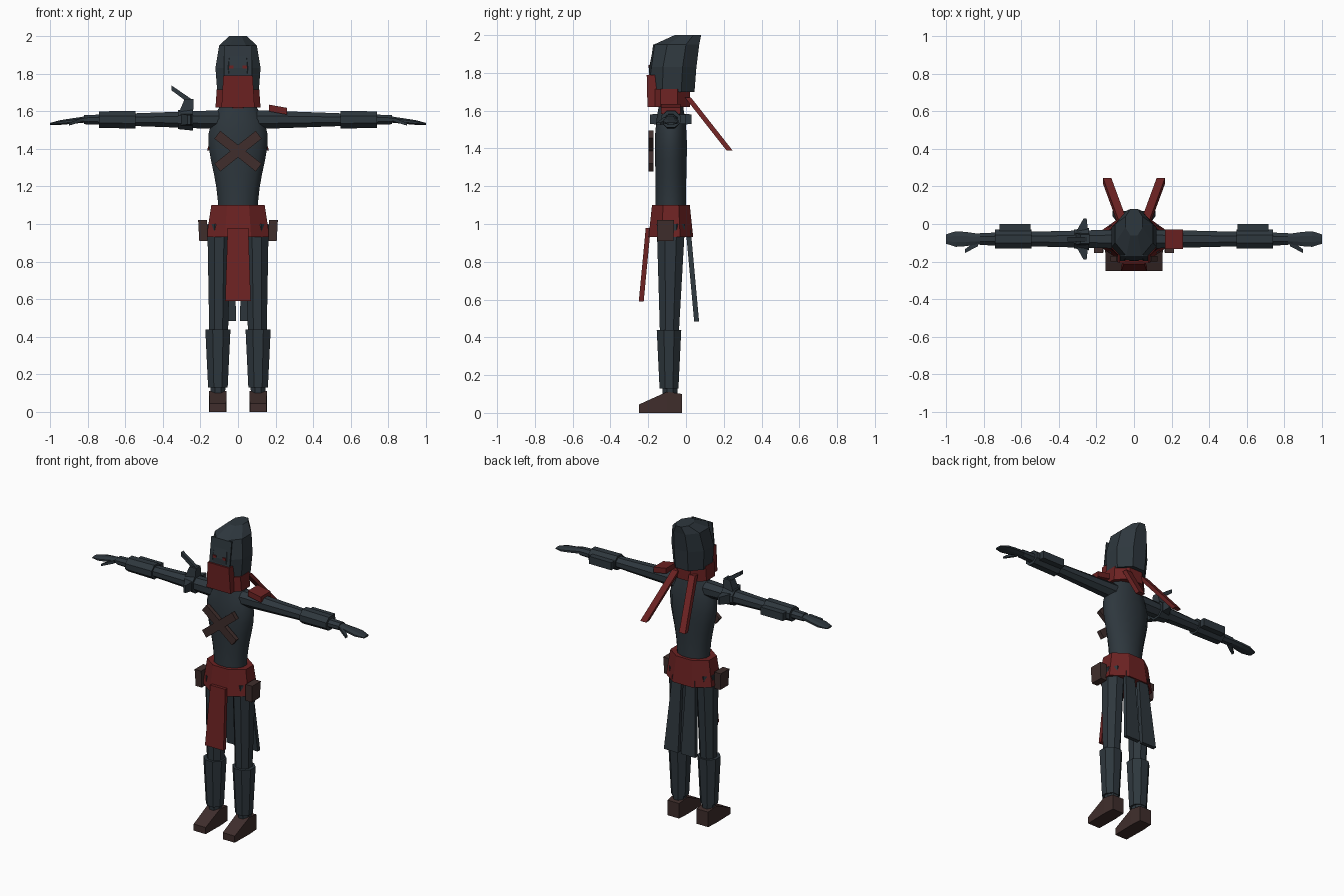
import bpy, bmesh
from math import pi, cos, sin
from mathutils import Vector

if "Cube" in bpy.data.objects:
    bpy.data.objects.remove(bpy.data.objects["Cube"])

X, Y, Z = Vector((1, 0, 0)), Vector((0, 1, 0)), Vector((0, 0, 1))
UPRIGHT, SIDEWAYS, FORWARD = (X, Y), (Y, Z), (X, Z)  # planes of the cross-sections
SPINE = -.08   # depth of the body's middle line
ARM = 1.555    # height of the outstretched arms


def material(name, *rgb):
    mat = bpy.data.materials.new(name)
    mat.use_nodes = True
    mat.diffuse_color = (*rgb, 1)
    shader = mat.node_tree.nodes["Principled BSDF"]
    shader.inputs["Base Color"].default_value = mat.diffuse_color
    return mat


SLATE = material("dark_slate_cloth", .027, .038, .047)
RED = material("deep_red_cloth", .15, .016, .016)
BROWN = material("dark_brown_leather", .05, .027, .025)


def loft(name, mat, stations, sides=8, plane=UPRIGHT, mirror=1):
    """Skin polygon sections given as (centre, half width, half depth)."""
    bm = bmesh.new()
    rings = []
    for centre, width, depth in stations:
        ring = []
        for i in range(sides):
            angle = 2 * pi * (i + .5) / sides
            across = plane[0] * width * cos(angle) / cos(pi / sides)
            along = plane[1] * depth * sin(angle) / cos(pi / sides)
            point = Vector(centre) + across + along
            point.x *= mirror
            ring.append(bm.verts.new(point))
        rings.append(ring)
    for low, high in zip(rings, rings[1:]):
        for i in range(sides):
            bm.faces.new((low[i - 1], low[i], high[i], high[i - 1]))
    bm.faces.new(rings[0])
    bm.faces.new(rings[-1])
    bmesh.ops.recalc_face_normals(bm, faces=bm.faces[:])
    mesh = bpy.data.meshes.new(name)
    bm.to_mesh(mesh)
    bm.free()
    mesh.materials.append(mat)
    part = bpy.data.objects.new(name, mesh)
    bpy.context.collection.objects.link(part)
    return part


def taper(name, mat, start, end, first, last, bulge=0, steps=1, **options):
    """Straight limb or sheet, swelling towards its far end by bulge."""
    start, end, first, last = map(Vector, (start, end, first, last))
    stations = []
    for i in range(steps + 1):
        t = i / steps
        swell = bulge * sin(pi * t * t)
        half = first.lerp(last, t)
        stations.append((start.lerp(end, t), half.x + swell, half.y + swell / 4))
    return loft(name, mat, stations, **options)


def pair(build, name, *args, **options):
    for side, mirror in (("left", 1), ("right", -1)):
        build(side + "_" + name, *args, mirror=mirror, **options)


# Hood with a shallow face panel
loft("hood", SLATE, [((0, -.075, 1.7), .11, .12), ((0, -.07, 1.83), .12, .125),
                     ((0, -.05, 1.95), .1, .12), ((0, .01, 2), .046, .07)])
taper("face_panel", SLATE, (0, -.195, 1.77), (0, -.17, 1.95),
      (.075, .004), (.075, .004), sides=4)
pair(taper, "eye", RED, (.024, -.195, 1.835), (.048, -.195, 1.835),
     (.004, .008), (.004, .008), sides=4, plane=SIDEWAYS)

# Mask, neck and neck wrap
taper("mask", RED, (0, -.17, 1.62), (0, -.17, 1.79), (.088, .034), (.078, .038), sides=4)
taper("neck_wrap", RED, (0, -.09, 1.62), (0, -.09, 1.715), (.12, .11), (.113, .11))
taper("neck", RED, (0, SPINE, 1.57), (0, SPINE, 1.65), (.06, .06), (.07, .07))

# Torso
torso = taper("torso", SLATE, (0, SPINE, 1.05), (0, SPINE, 1.62), (.105, .082), (.1, .065),
              bulge=.057, steps=8, sides=12)
bpy.context.view_layer.objects.active = torso
torso.select_set(True)
bpy.ops.object.shade_smooth_by_angle(angle=1)
torso.select_set(False)

# Crossed chest straps
diagonal = (Vector((.6, 0, .8)), Y)
pair(taper, "chest_strap", BROWN, (-.11, -.185, 1.475), (.11, -.185, 1.3),
     (.026, .014), (.026, .014), sides=4, plane=diagonal)

# Waist sash, hanging cloths and pouches
taper("waist_sash", RED, (0, SPINE, .93), (0, SPINE, 1.1), (.168, .118), (.142, .1))
taper("front_cloth", RED, (0, -.2, .98), (0, -.237, .59), (.055, .013), (.068, .013), sides=4)
pair(taper, "back_cloth", SLATE, (.05, .012, .97), (.063, .056, .485),
     (.033, .013), (.052, .013), sides=4)
pair(taper, "hip_pouch", BROWN, (.184, -.108, .91), (.188, -.108, 1.02),
     (.022, .042), (.024, .045), sides=4)

# Scarf tails
pair(taper, "scarf_tail", RED, (.062, .01, 1.67), (.143, .23, 1.39),
     (.022, .016), (.022, .016), sides=4)

# Legs
pair(taper, "thigh", SLATE, (.103, -.088, .42), (.1, SPINE, 1), (.05, .05), (.063, .075))
pair(taper, "shin_guard", SLATE, (.107, -.09, .13), (.107, -.09, .44), (.052, .05), (.067, .065))
pair(taper, "ankle", SLATE, (.107, -.085, .08), (.107, -.085, .15), (.036, .038), (.042, .042))
pair(loft, "shoe", BROWN, [((.107, -.02, .05), .042, .05), ((.107, -.1, .056), .047, .056),
                           ((.107, -.25, .022), .044, .022)], sides=4, plane=FORWARD)

# Arms, bracers and hands
pair(taper, "arm", SLATE, (.1, SPINE, ARM), (.82, SPINE, ARM), (.05, .05), (.032, .024),
     plane=SIDEWAYS)
pair(taper, "bracer", SLATE, (.545, SPINE, ARM), (.74, SPINE, ARM), (.05, .047), (.05, .044),
     plane=SIDEWAYS)
pair(taper, "bracer_plate", SLATE, (.55, -.025, ARM), (.715, -.025, ARM),
     (.026, .025), (.026, .025), sides=4, plane=SIDEWAYS)
pair(taper, "hand", SLATE, (.79, SPINE, ARM + .004), (1, SPINE, ARM - .022),
     (.028, .018), (.025, .005), bulge=.016, steps=4, plane=SIDEWAYS)
pair(taper, "thumb", SLATE, (.83, -.1, ARM), (.9, -.145, ARM - .025),
     (.018, .01), (.01, .007), sides=4, plane=SIDEWAYS)

# Right upper arm guard: a band with swept blades and a raised spike
taper("arm_guard_band", SLATE, (-.32, SPINE, ARM), (-.24, SPINE, ARM), (.05, .05), (.06, .058),
      plane=SIDEWAYS)
root = Vector((-.285, SPINE, ARM))
for name, outward, tip in (("front", -Y, .008), ("back", Y, .008), ("top", Z, .024)):
    taper(f"arm_guard_{name}_blade", SLATE, root, root + outward * .11 + X * .025,
          (.045, .035), (tip, .025), sides=4, plane=(X, X.cross(outward)))
taper("arm_guard_spike", SLATE, (-.25, SPINE, 1.65), (-.355, SPINE, 1.725),
      (.012, .016), (.012, .013), sides=4, plane=SIDEWAYS)

# Left shoulder patch
taper("left_shoulder_patch", RED, (.165, SPINE, 1.617), (.26, SPINE, 1.6),
      (.052, .018), (.052, .018), sides=4, plane=SIDEWAYS)
